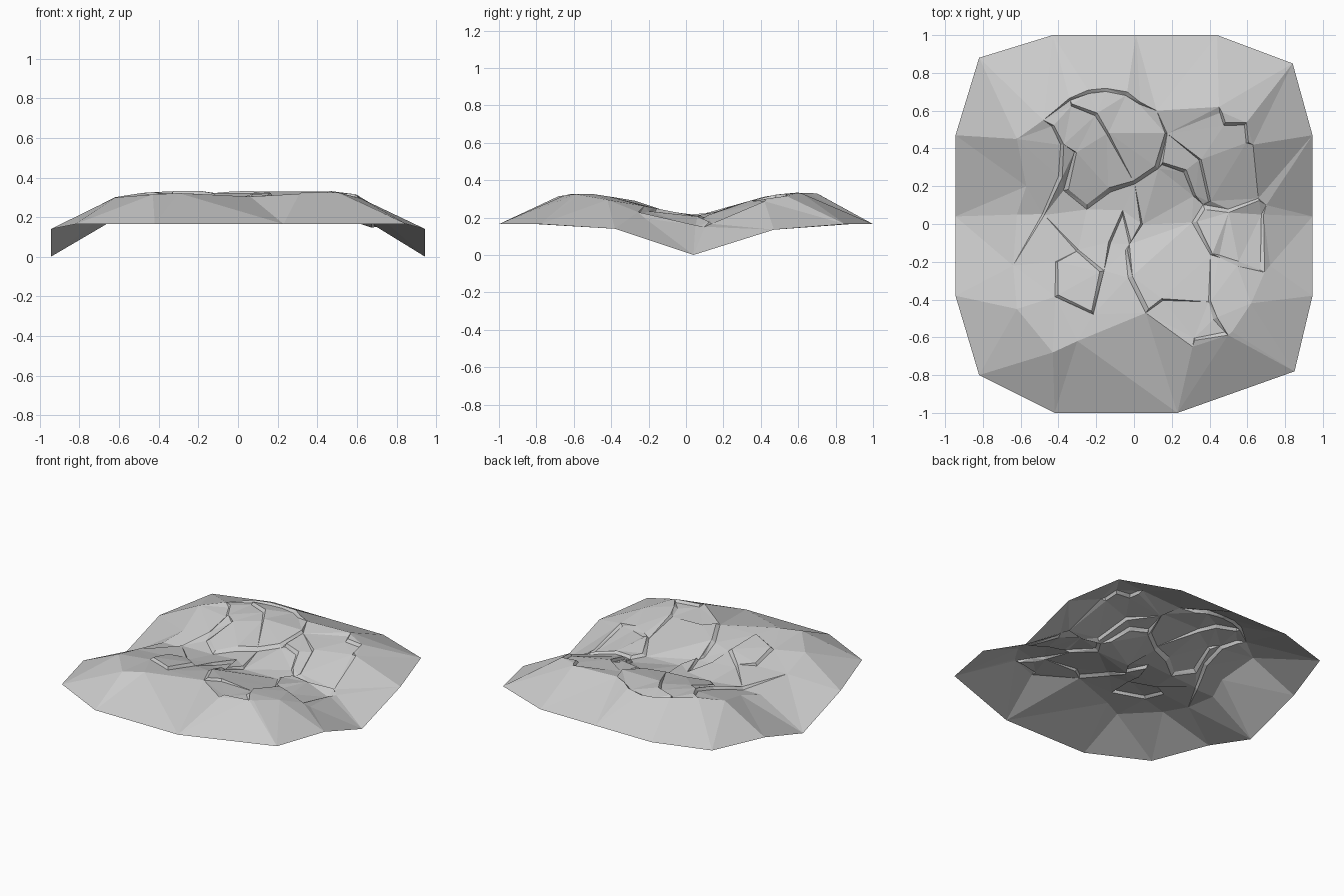
import bpy, random
from mathutils import Vector
from mathutils.geometry import delaunay_2d_cdt

random.seed(4)

# Height profiles: along the length, and the drop toward both sides
CREST = [(-1, .165), (-.7, .312), (-.55, .33), (-.28, .288), (-.18, .25), (-.08, .225),
         (.04, .205), (.12, .21), (.25, .26), (.45, .316), (.6, .33), (.7, .325), (1, .165)]
DROP = [(0, 0), (.45, 0), (.62, .015), (.945, .19)]

# Outer rim (x, y, z)
RIM = [(.84, .85, .165), (.44, 1, .165), (.01, 1, .165), (-.43, 1, .165), (-.82, .88, .165),
       (-.945, .47, .135), (-.945, .04, 0), (-.945, -.38, .14), (-.82, -.8, .165),
       (-.42, -1, .165), (.23, -1, .165), (.85, -.78, .165), (.945, -.38, .14),
       (.945, .04, 0), (.945, .47, .135)]

# Shoulder points where the plateau breaks toward the rim
SHOULDER = [(-.43, -.68), (-.3, -.62), (.31, -.65), (.52, -.57), (.62, -.42), (.72, -.22),
            (.7, .1), (.63, .42), (.45, .62), (.12, .6), (-.48, .55), (-.62, .45),
            (-.57, .2), (-.62, .05), (-.64, -.22), (-.62, -.45)]

# Broken ledges on the plateau
LEDGES = [
    [(-.34, .66), (-.24, .7), (-.15, .71), (-.04, .69), (.03, .64)],
    [(-.33, .63), (-.2, .58), (-.14, .48)],
    [(-.43, .52), (-.38, .42), (-.39, .25), (-.48, .05)],
    [(-.31, .38), (-.36, .18), (-.25, .09), (-.13, .18), (0, .22), (.12, .3), (.17, .48)],
    [(.35, .34), (.4, .12)],
    [(.15, .32), (.27, .28), (.32, .15)],
    [(.46, .59), (.48, .53), (.59, .53), (.6, .43)],
    [(.66, .13), (.5, .07), (.37, .09), (.32, .01), (.41, -.16)],
    [(.68, .05), (.68, -.25), (.55, -.21), (.45, -.17)],
    [(-.41, -.2), (-.41, -.38), (-.22, -.47), (-.17, -.25), (-.3, -.14)],
    [(-.04, -.14), (-.02, -.28), (.07, -.46), (.15, -.4)],
    [(-.13, -.1), (-.06, .06), (-.02, -.1), (.04, 0)],
    [(.4, -.41), (.43, -.5), (.49, -.58), (.32, -.61)],
]

# Long folds running from the rim to the shoulder
FOLDS = [((-.82, -.8), (-.43, -.68)), ((-.42, -1), (-.43, -.68)), ((.23, -1), (-.3, -.62)),
         ((.23, -1), (.31, -.65)), ((.85, -.78), (.52, -.57)), ((.945, .04), (.7, .1)),
         ((-.945, .04), (-.62, .05)), ((-.82, .88), (-.48, .55)), ((.84, .85), (.63, .42))]


def lerp(table, t):
    for (a, u), (b, v) in zip(table, table[1:]):
        if t <= b:
            return u + (v - u) * (t - a) / (b - a)
    return table[-1][1]


def height(x, y):
    return lerp(CREST, y) - lerp(DROP, abs(x))


pts, edges, zs = [], [], []


def add(x, y, z=None, dz=0):
    pts.append(Vector((x, y)))
    zs.append(height(x, y) + dz if z is None else z)
    return len(pts) - 1


index = {(x, y): add(x, y, z) for x, y, z in RIM}
index.update({p: add(*p) for p in SHOULDER})
edges += [(index[a], index[b]) for a, b in FOLDS]

# Each ledge is a narrow steep strip with a raised and a sunken lip
for line in LEDGES:
    previous = None
    for i, p in enumerate(line):
        a, b = line[max(i - 1, 0)], line[min(i + 1, len(line) - 1)]
        d = (Vector(b) - Vector(a)).normalized()
        w = .006 if i in (0, len(line) - 1) else random.uniform(.008, .014)
        pair = (add(p[0] - d.y * w, p[1] + d.x * w, dz=.004),
                add(p[0] + d.y * w, p[1] - d.x * w, dz=-.014))
        if previous:
            edges += list(zip(previous, pair))
        previous = pair

# Triangulate the sheet and lift it to its heights
verts, _, faces, origin, _, _ = delaunay_2d_cdt(pts, edges, [], 0, 1e-5)
coords = [(v.x, v.y, zs[o[0]] if o else height(v.x, v.y)) for v, o in zip(verts, origin)]
mesh = bpy.data.meshes.new("rock_sheet")
mesh.from_pydata(coords, [], faces)
mesh.update()
bpy.context.collection.objects.link(bpy.data.objects.new("rock_sheet", mesh))
